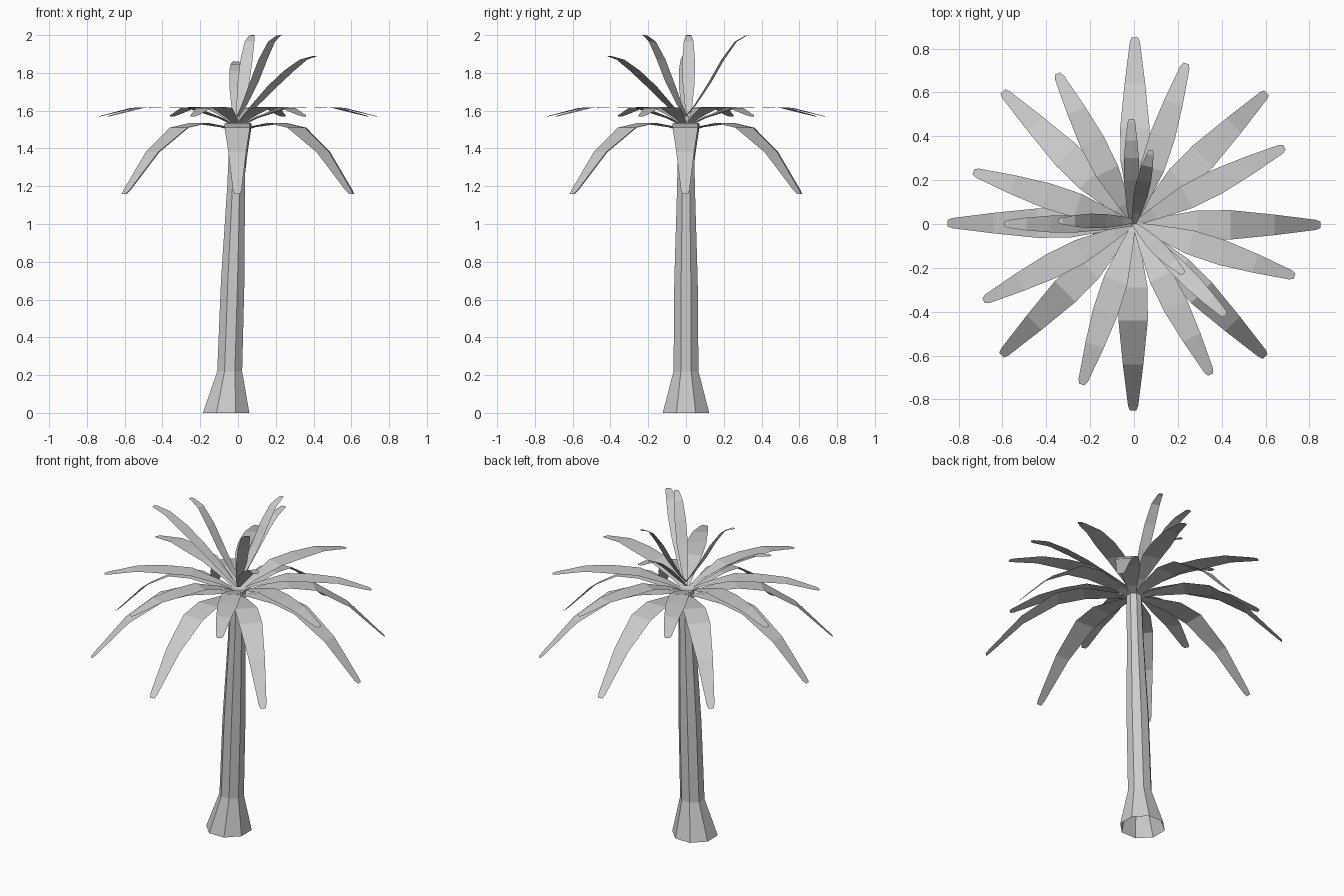
import bpy
from math import cos, sin, radians, pi


def make_object(name, verts, faces):
    mesh = bpy.data.meshes.new(name)
    mesh.from_pydata(verts, [], faces)
    mesh.update()
    obj = bpy.data.objects.new(name, mesh)
    bpy.context.collection.objects.link(obj)
    return obj


def frond(name, angle, profile, shift=0.0):
    """Flat leaf strip: profile rows are (distance out, height, half width)."""
    a = radians(angle)
    verts = []
    for r, z, w in profile:
        for s in (shift - w, shift + w):
            verts.append((r * cos(a) - s * sin(a), r * sin(a) + s * cos(a), z))
    faces = [(2 * i, 2 * i + 2, 2 * i + 3, 2 * i + 1) for i in range(len(profile) - 1)]
    return make_object(name, verts, faces)


# Trunk: leaning octagonal tube with a flared foot, open underneath
rings = [(0.0, -0.063, 0.123), (0.22, -0.044, 0.066), (0.7, -0.028, 0.062),
         (1.2, -0.010, 0.047), (1.52, 0.0, 0.042)]  # height, centre x, flat radius
verts, faces = [], []
for z, cx, r in rings:
    for k in range(8):
        a = pi / 8 + k * pi / 4
        R = r / cos(pi / 8)
        verts.append((cx + R * cos(a), R * sin(a), z))
for i in range(len(rings) - 1):
    for k in range(8):
        n = (k + 1) % 8
        faces.append((8 * i + k, 8 * i + n, 8 * i + 8 + n, 8 * i + 8 + k))
faces.append(tuple(range(8 * (len(rings) - 1), 8 * len(rings))))
make_object("trunk", verts, faces)

# Lower drooping fronds and middle level fronds, eight of each
lower = [(0.02, 1.49, 0.015), (0.10, 1.513, 0.032), (0.29, 1.535, 0.066),
         (0.44, 1.51, 0.067), (0.64, 1.38, 0.047), (0.83, 1.18, 0.023), (0.85, 1.16, 0.015)]
middle = [(0.02, 1.52, 0.012), (0.10, 1.56, 0.028), (0.27, 1.615, 0.056),
          (0.42, 1.62, 0.058), (0.58, 1.615, 0.044), (0.75, 1.575, 0.022), (0.77, 1.57, 0.013)]
for k in range(8):
    frond(f"lower_frond_{k + 1}", 45 * k, lower, -0.004)
    frond(f"middle_frond_{k + 1}", 27 + 45 * k, middle)

# Raised fronds around the crown
raised = [(0.01, 1.54, 0.010), (0.10, 1.61, 0.024), (0.26, 1.73, 0.038),
          (0.38, 1.81, 0.038), (0.49, 1.87, 0.029), (0.575, 1.889, 0.018), (0.59, 1.89, 0.011)]
short = [(0.01, 1.55, 0.010), (0.08, 1.615, 0.022), (0.20, 1.73, 0.034),
         (0.30, 1.81, 0.034), (0.38, 1.846, 0.027), (0.465, 1.86, 0.017), (0.48, 1.86, 0.011)]
frond("raised_frond_left", 180, raised)
frond("raised_frond_front", -45, raised)
frond("raised_frond_back", 90, short, 0.012)

# Young upright fronds in the centre
upright = [(0.0, 1.57, 0.010), (0.05, 1.63, 0.020), (0.13, 1.75, 0.032),
           (0.20, 1.87, 0.033), (0.27, 1.965, 0.026), (0.325, 1.997, 0.016), (0.345, 2.0, 0.010)]
frond("upright_frond_back", 77, upright)
frond("upright_frond_left", 180, upright, -0.014)
frond("upright_frond_front", -45, [(r * 0.93, z, w) for r, z, w in upright])
